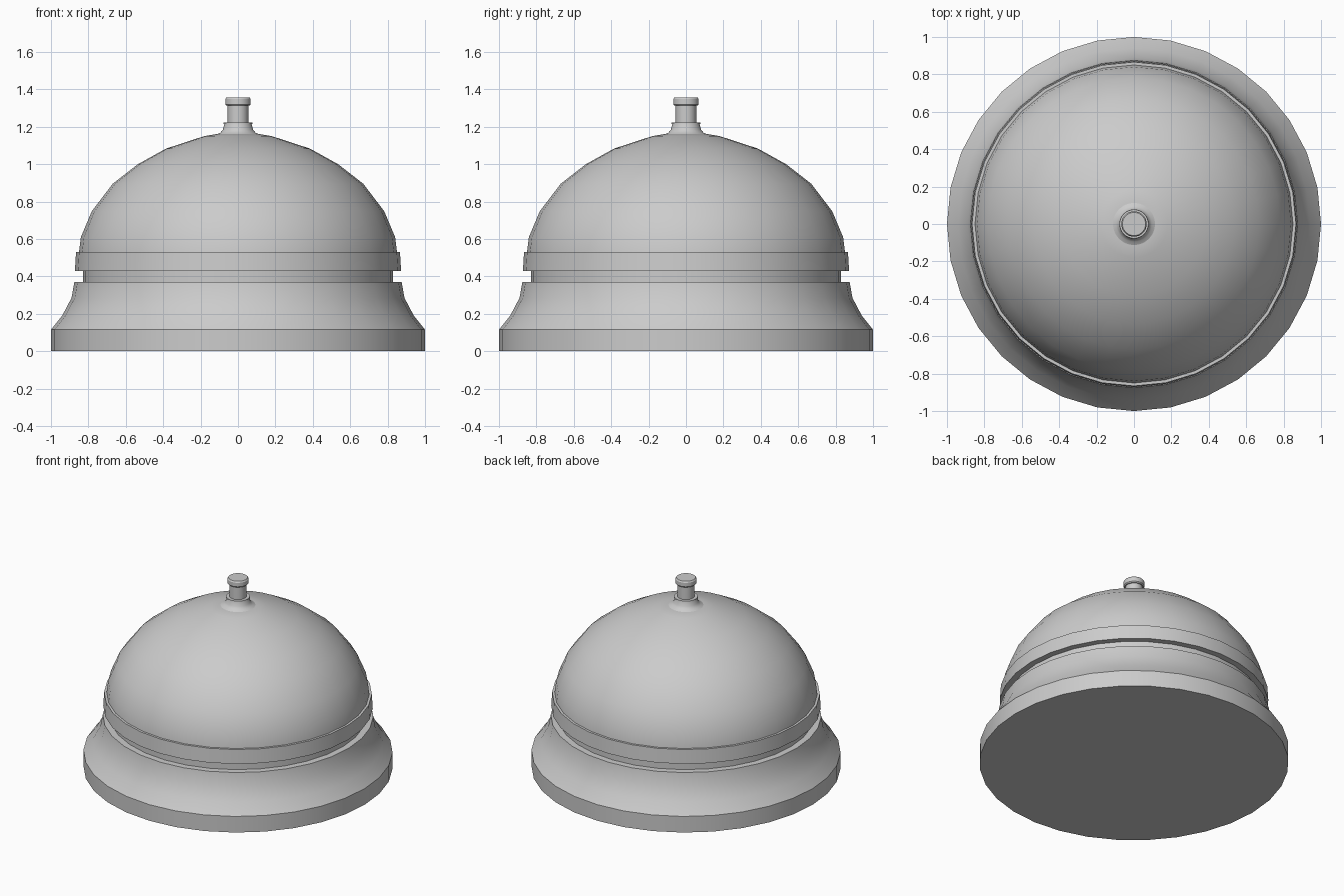
import bpy, bmesh, math

if "Cube" in bpy.data.objects:
    bpy.data.objects.remove(bpy.data.objects["Cube"])

def lathe(name, profile, sides=32, angle=32):
    """Spin an (r, z) profile, listed bottom to top, into a closed solid."""
    bm = bmesh.new()
    rings = []
    for r, z in profile:
        rings.append([bm.verts.new((r * math.cos(2 * math.pi * i / sides),
                                    r * math.sin(2 * math.pi * i / sides), z))
                      for i in range(sides)])
    for low, high in zip(rings, rings[1:]):
        for i in range(sides):
            j = (i + 1) % sides
            bm.faces.new((low[i], low[j], high[j], high[i]))
    bm.faces.new(rings[0][::-1])
    bm.faces.new(rings[-1])
    mesh = bpy.data.meshes.new(name)
    bm.to_mesh(mesh)
    bm.free()
    ob = bpy.data.objects.new(name, mesh)
    bpy.context.collection.objects.link(ob)
    bpy.ops.object.select_all(action='DESELECT')
    ob.select_set(True)
    bpy.context.view_layer.objects.active = ob
    bpy.ops.object.shade_smooth_by_angle(angle=math.radians(angle))
    return ob

# Flared foot with the recessed neck above it
lathe("base", [(1, 0), (1, 0.115), (0.94, 0.19), (0.89, 0.285),
               (0.875, 0.37), (0.83, 0.37), (0.83, 0.43)])

# Bell: rim band, small ledge, and dome
lathe("bell", [(0.872, 0.43), (0.866, 0.53), (0.85, 0.53), (0.84, 0.61),
               (0.782, 0.748), (0.67, 0.895), (0.535, 1.0), (0.385, 1.083),
               (0.18, 1.15), (0.12, 1.16)])

# Collar flaring into the dome top
lathe("collar", [(0.125, 1.155), (0.095, 1.167), (0.08, 1.185), (0.073, 1.215),
                 (0.078, 1.215), (0.077, 1.222), (0.055, 1.222)])

# Push button: stem and cap
lathe("button_stem", [(0.055, 1.2), (0.055, 1.318)])
lathe("button_cap", [(0.062, 1.313), (0.068, 1.32), (0.068, 1.348), (0.062, 1.357)])
